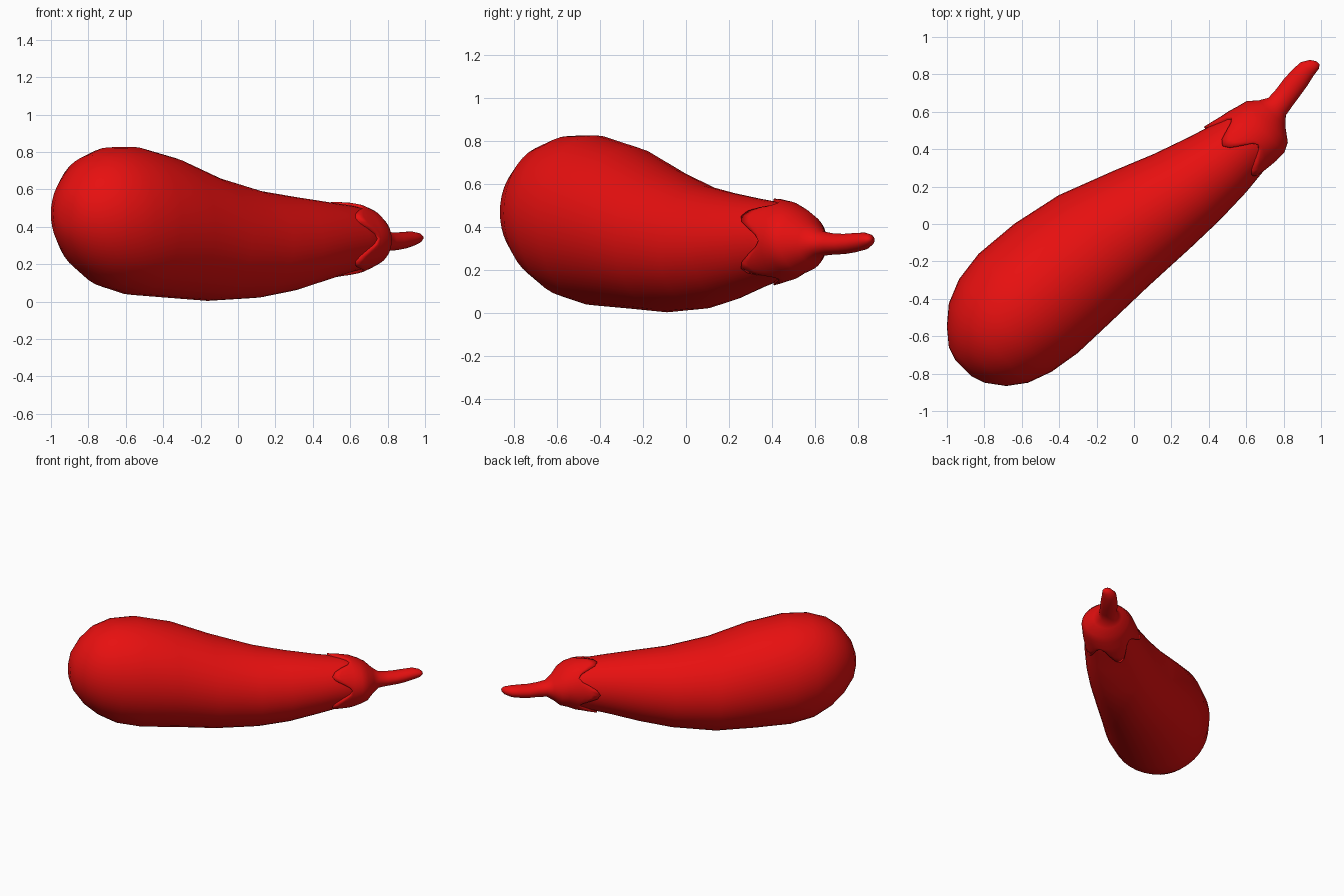
import bpy, bmesh
from math import sin, cos, pi
from mathutils import Matrix

cube = bpy.data.objects.get("Cube")
if cube:
    bpy.data.objects.remove(cube, do_unlink=True)

red = bpy.data.materials.new("bright red")
red.use_nodes = True
red.diffuse_color = (0.8, 0.005, 0.005, 1)
red.node_tree.nodes["Principled BSDF"].inputs["Base Color"].default_value = red.diffuse_color

SEGMENTS = 40
LOBES = 5

# Sections along the axis: distance, side offset, height, half width, half height
BODY = [
    (-1.19, .10, .47, .06, .06), (-1.165, .10, .47, .135, .14),
    (-1.095, .095, .47, .225, .24), (-1.0, .10, .465, .30, .318),
    (-.87, .103, .45, .35, .375), (-.70, .10, .432, .375, .396),
    (-.45, .085, .397, .368, .376), (-.177, .052, .338, .342, .334),
    (.12, -.012, .307, .292, .287), (.339, -.06, .31, .25, .252),
    (.544, -.093, .324, .211, .212), (.707, -.11, .335, .178, .182),
    (.80, -.116, .337, .165, .165), (.88, -.113, .33, .135, .12),
]
STEM = [
    (.84, -.123, .337, .175, .162), (.89, -.117, .33, .156, .138),
    (.94, -.105, .326, .10, .09), (.985, -.097, .324, .066, .058),
    (1.05, -.09, .322, .062, .05), (1.117, -.08, .322, .062, .047),
    (1.18, -.074, .328, .058, .045), (1.24, -.068, .335, .05, .04),
    (1.285, -.078, .34, .034, .027), (1.305, -.087, .342, .012, .01),
]


def section_at(s):
    """Body section at any distance along the axis."""
    for a, b in zip(BODY, BODY[1:]):
        if a[0] <= s <= b[0]:
            f = (s - a[0]) / (b[0] - a[0])
            return [p + (q - p) * f for p, q in zip(a, b)]
    return BODY[-1]


def ring_point(section, angle, lift=0):
    s, side, height, width, tall = section
    return (s, side + (width + lift) * cos(angle), height + (tall + lift) * sin(angle))


def loft(name, rings, cap_start=True):
    bm = bmesh.new()
    loops = [[bm.verts.new(p) for p in ring] for ring in rings]
    for a, b in zip(loops, loops[1:]):
        for i in range(SEGMENTS):
            j = (i + 1) % SEGMENTS
            bm.faces.new((a[i], b[i], b[j], a[j]))
    if cap_start:
        bm.faces.new(loops[0])
    bm.faces.new(loops[-1])
    bmesh.ops.recalc_face_normals(bm, faces=bm.faces)
    # Lay the axis along the diagonal
    bm.transform(Matrix.Rotation(pi / 4, 4, 'Z'))
    mesh = bpy.data.meshes.new(name)
    bm.to_mesh(mesh)
    bm.free()
    mesh.materials.append(red)
    mesh.shade_smooth()
    obj = bpy.data.objects.new(name, mesh)
    bpy.context.collection.objects.link(obj)
    return obj


angles = [2 * pi * i / SEGMENTS for i in range(SEGMENTS)]

# Fruit body
loft("fruit_body", [[ring_point(sec, a) for a in angles] for sec in BODY])

# Leafy cap with pointed lobes, running into the stem
cap_rings = []
for blend, lift in ((0, -.01), (0, .012), (.35, .016), (.7, .016), (1, .016)):
    ring = []
    for a in angles:
        edge = .70 - .07 * cos(LOBES * a)
        ring.append(ring_point(section_at(edge + (.785 - edge) * blend), a, lift))
    cap_rings.append(ring)
cap_rings += [[ring_point(sec, a) for a in angles] for sec in STEM]
loft("cap_and_stem", cap_rings, cap_start=False)
